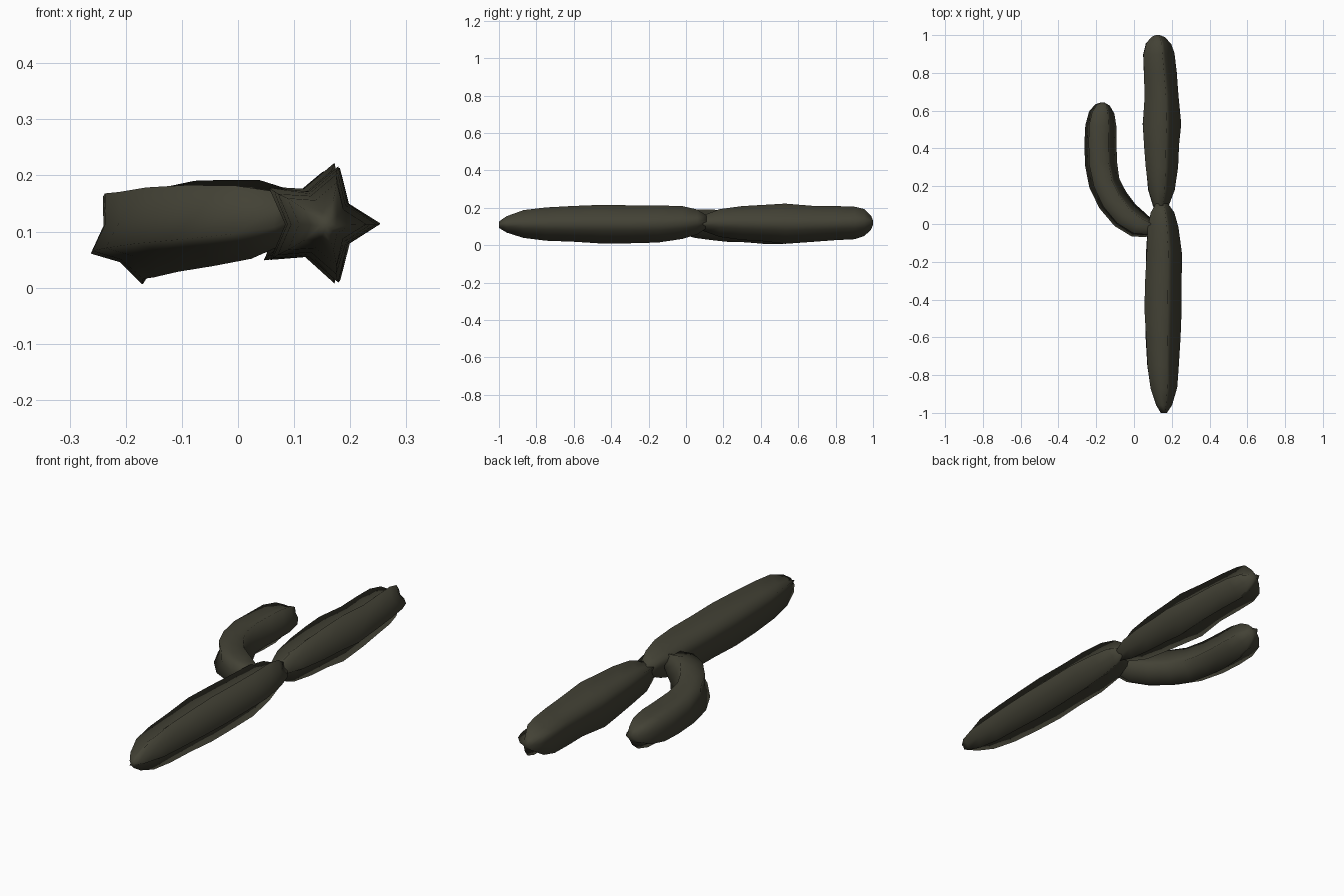
import bpy, bmesh, math, random
from mathutils import Vector

random.seed(4)
green = bpy.data.materials.new("dark olive green")
green.diffuse_color = (0.056, 0.054, 0.036, 1)
UP = Vector((0, 0, 1))


def ribbed_stem(name, stations, turn=0.0, inner=0.57):
    """Loft a five-pointed star along stations of (x, y, z, radius)."""
    bm = bmesh.new()
    pts = [Vector(s[:3]) for s in stations]
    rings = []
    for i, p in enumerate(pts):
        t = pts[min(i + 1, len(pts) - 1)] - pts[max(i - 1, 0)]
        t.z = 0
        side = t.normalized().cross(UP)
        ring = []
        for k in range(10):
            a = math.radians(turn + 36 * k)
            r = stations[i][3] * (1 if k % 2 == 0 else inner)
            r *= random.uniform(0.97, 1.02)
            ring.append(bm.verts.new(p + side * r * math.cos(a) + UP * r * math.sin(a)))
        rings.append(ring)
    for a, b in zip(rings, rings[1:]):
        for k in range(10):
            j = (k + 1) % 10
            bm.faces.new((a[k], a[j], b[j], b[k]))
    # close both ends with a centre point
    for ring, p in ((rings[0], pts[0]), (rings[-1], pts[-1])):
        c = bm.verts.new(p)
        for k in range(10):
            bm.faces.new((ring[k], ring[(k + 1) % 10], c))
    bmesh.ops.recalc_face_normals(bm, faces=bm.faces)
    for f in bm.faces:
        f.smooth = True
    me = bpy.data.meshes.new(name)
    bm.to_mesh(me)
    bm.free()
    me.materials.append(green)
    ob = bpy.data.objects.new(name, me)
    bpy.context.collection.objects.link(ob)
    return ob


# lower pad
ribbed_stem("lower_stem", [
    (0.157, -1.00, 0.110, 0.018), (0.156, -0.96, 0.112, 0.046),
    (0.152, -0.87, 0.113, 0.078), (0.146, -0.75, 0.113, 0.092),
    (0.145, -0.60, 0.113, 0.102), (0.145, -0.45, 0.113, 0.109),
    (0.147, -0.30, 0.113, 0.107), (0.150, -0.15, 0.115, 0.105),
    (0.146, -0.02, 0.120, 0.092), (0.144, 0.06, 0.125, 0.070),
    (0.145, 0.11, 0.125, 0.035)])

# upper pad
ribbed_stem("upper_stem", [
    (0.138, 0.06, 0.115, 0.025), (0.138, 0.10, 0.118, 0.048),
    (0.139, 0.18, 0.120, 0.078), (0.138, 0.30, 0.119, 0.094),
    (0.137, 0.42, 0.117, 0.103), (0.137, 0.53, 0.115, 0.111),
    (0.138, 0.68, 0.115, 0.100), (0.130, 0.80, 0.118, 0.095),
    (0.122, 0.90, 0.120, 0.091), (0.124, 0.955, 0.121, 0.075),
    (0.124, 0.99, 0.121, 0.038), (0.124, 1.00, 0.121, 0.012)])

# curved side arm
ribbed_stem("side_arm", [
    (0.105, -0.025, 0.135, 0.030), (0.075, -0.020, 0.130, 0.056),
    (0.020, -0.005, 0.126, 0.076), (-0.050, 0.045, 0.120, 0.084),
    (-0.115, 0.125, 0.114, 0.087), (-0.158, 0.215, 0.107, 0.088),
    (-0.178, 0.320, 0.102, 0.089), (-0.181, 0.430, 0.097, 0.090),
    (-0.178, 0.520, 0.096, 0.088), (-0.173, 0.590, 0.098, 0.072),
    (-0.168, 0.630, 0.100, 0.042), (-0.168, 0.642, 0.100, 0.014)],
    turn=-12, inner=0.66)
